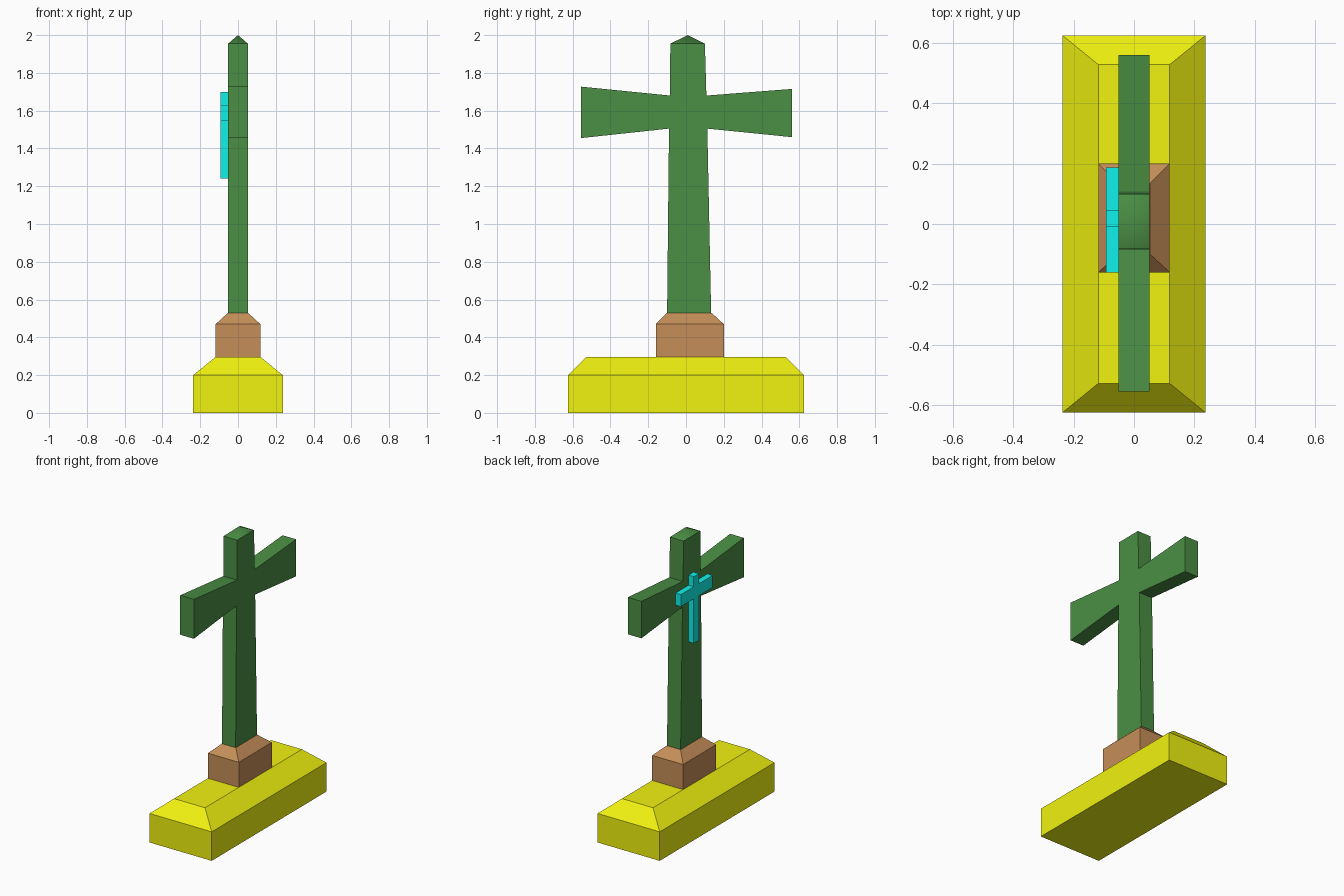
import bpy, bmesh

if "Cube" in bpy.data.objects:
    bpy.data.objects.remove(bpy.data.objects["Cube"])


def finish(bm, name, color):
    bmesh.ops.recalc_face_normals(bm, faces=bm.faces[:])
    mesh = bpy.data.meshes.new(name)
    bm.to_mesh(mesh)
    bm.free()
    mat = bpy.data.materials.new(name + "_paint")
    mat.diffuse_color = (*color, 1)
    mat.use_nodes = True
    mat.node_tree.nodes["Principled BSDF"].inputs["Base Color"].default_value = mat.diffuse_color
    mesh.materials.append(mat)
    obj = bpy.data.objects.new(name, mesh)
    bpy.context.collection.objects.link(obj)
    return obj


def chamfered_block(name, layers, color):
    """Stack of rectangles (half width x, y min, y max, z) skinned into a block."""
    bm = bmesh.new()
    rings = [[bm.verts.new(p) for p in
              ((-hx, y0, z), (hx, y0, z), (hx, y1, z), (-hx, y1, z))]
             for hx, y0, y1, z in layers]
    for low, high in zip(rings, rings[1:]):
        for i in range(4):
            j = (i + 1) % 4
            bm.faces.new((low[i], low[j], high[j], high[i]))
    bm.faces.new(rings[0][::-1])
    bm.faces.new(rings[-1])
    return finish(bm, name, color)


def cross(name, profile, x0, x1, color, peak=None):
    """Extrude a (y, z) outline along x, optionally raising the top to a point."""
    bm = bmesh.new()
    face = bm.faces.new([bm.verts.new((x0, y, z)) for y, z in profile])
    ext = bmesh.ops.extrude_face_region(bm, geom=[face])
    bmesh.ops.translate(bm, vec=(x1 - x0, 0, 0),
                        verts=[v for v in ext["geom"] if isinstance(v, bmesh.types.BMVert)])
    if peak:
        ztop = max(v.co.z for v in bm.verts)
        top = [f for f in bm.faces if all(abs(v.co.z - ztop) < 1e-5 for v in f.verts)]
        poked = bmesh.ops.poke(bm, faces=top)
        poked["verts"][0].co = peak
        for f in poked["faces"]:
            f.smooth = True
            for e in f.edges:
                if all(abs(v.co.z - ztop) < 1e-5 for v in e.verts):
                    e.smooth = False
    return finish(bm, name, color)


# Stepped base
chamfered_block("base", [(0.237, -0.625, 0.625, 0), (0.237, -0.625, 0.625, 0.2),
                         (0.118, -0.528, 0.528, 0.297)], (0.88, 0.89, 0.005))
chamfered_block("pedestal", [(0.118, -0.16, 0.2, 0.297), (0.118, -0.16, 0.2, 0.47),
                             (0.053, -0.1, 0.135, 0.53)], (0.56, 0.274, 0.098))

# Large cross with flared arms and pyramid tip
cross("large_cross",
      [(-0.1, 0.53), (0.133, 0.53), (0.113, 1.505), (0.56, 1.46), (0.56, 1.715),
       (0.108, 1.68), (0.1, 1.955), (-0.083, 1.955), (-0.085, 1.68),
       (-0.555, 1.727), (-0.555, 1.455), (-0.09, 1.505)],
      -0.052, 0.052, (0.07, 0.274, 0.058), peak=(0, 0.01, 2.0))

# Small cross fixed to the left face
cross("small_cross",
      [(-0.01, 1.24), (0.047, 1.24), (0.047, 1.547), (0.188, 1.547), (0.188, 1.63),
       (0.047, 1.63), (0.047, 1.7), (-0.01, 1.7), (-0.01, 1.63),
       (-0.16, 1.63), (-0.16, 1.547), (-0.01, 1.547)],
      -0.092, -0.052, (0.005, 0.89, 0.82))
